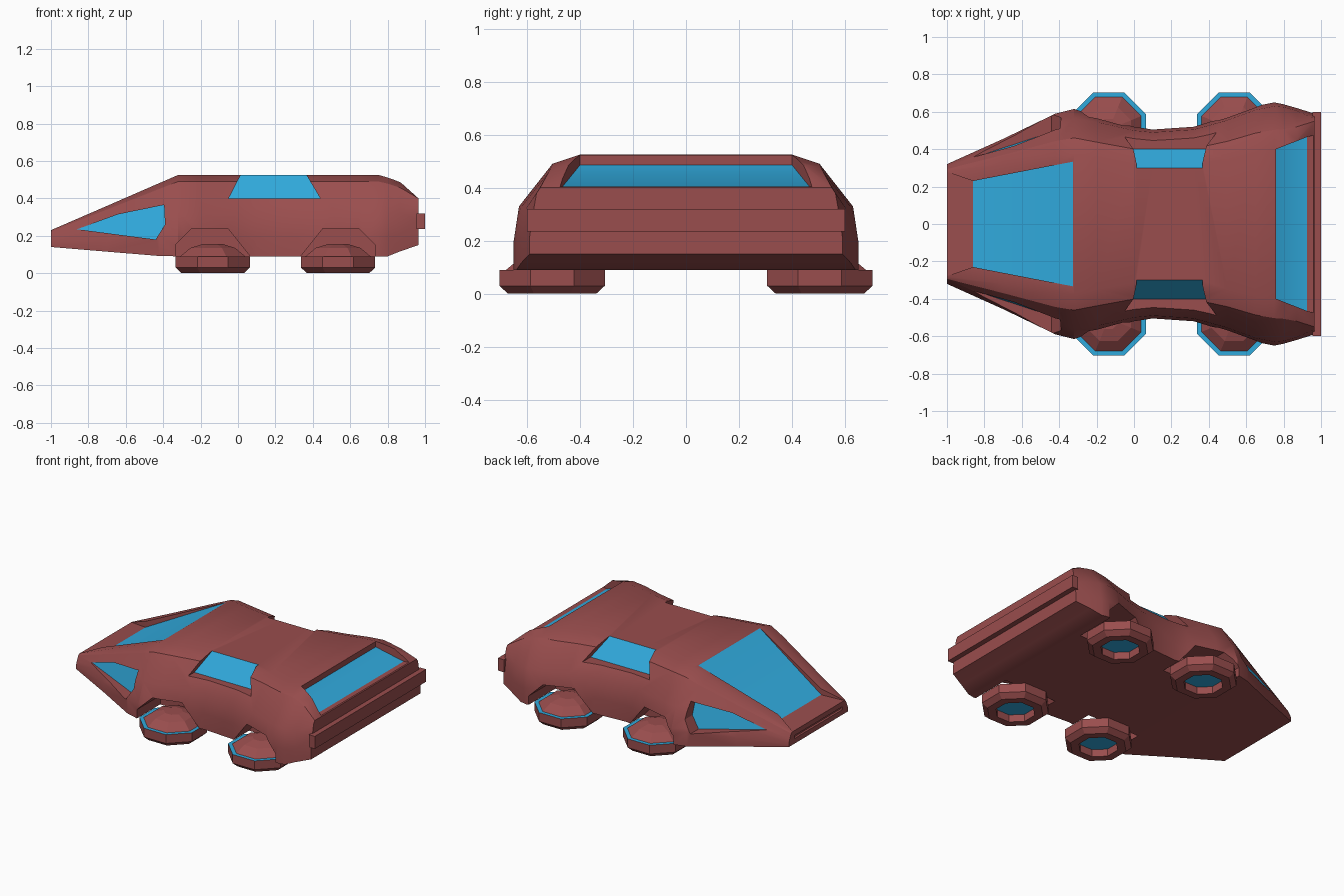
import bpy, bmesh, math

cube = bpy.data.objects.get("Cube")
if cube:
    bpy.data.objects.remove(cube, do_unlink=True)


def make_material(name, colour):
    mat = bpy.data.materials.new(name)
    mat.use_nodes = True
    mat.diffuse_color = colour
    node = next(n for n in mat.node_tree.nodes if n.type == 'BSDF_PRINCIPLED')
    node.inputs["Base Color"].default_value = colour
    return mat


PALETTE = [make_material("dusty_red", (0.32, 0.075, 0.075, 1)),
           make_material("sky_blue", (0.03, 0.40, 0.72, 1))]


def loft(name, rings, is_blue=None, triangles=False):
    """Skin a list of equal-length closed rings and cap both ends."""
    bm = bmesh.new()
    rows = [[bm.verts.new(p) for p in ring] for ring in rings]
    n = len(rows[0])
    for a, b in zip(rows, rows[1:]):
        for i in range(n):
            j = (i + 1) % n
            bm.faces.new((a[i], a[j], b[j], b[i]))
    bm.faces.new(rows[0])
    bm.faces.new(rows[-1])
    bmesh.ops.recalc_face_normals(bm, faces=bm.faces[:])
    bm.normal_update()
    for f in bm.faces:
        if is_blue and is_blue(f.normal, f.calc_center_median()):
            f.material_index = 1
    if triangles:
        bmesh.ops.triangulate(bm, faces=bm.faces[:])
    mesh = bpy.data.meshes.new(name)
    bm.to_mesh(mesh)
    bm.free()
    for mat in PALETTE:
        mesh.materials.append(mat)
    obj = bpy.data.objects.new(name, mesh)
    bpy.context.collection.objects.link(obj)
    return obj


def body_ring(x, zb, zt, y_max, y_mid, y_roof):
    """Cross-section with upright flanks, rounded shoulders and a flat roof."""
    h = zt - zb
    half = [(y_max, zb), (y_max, zb + 0.25 * h), (y_mid, zb + 0.55 * h),
            (y_roof + 0.45 * (y_mid - y_roof), zb + 0.92 * h), (y_roof, zt)]
    return [(x, y, z) for y, z in half] + [(x, -y, z) for y, z in reversed(half)]


# Body shell, nose to tail: x, floor, roof, flank, shoulder and roof half-widths
SECTIONS = [
    (-1.0, .14, .23, .32, .31, .28), (-.70, .115, .36, .455, .43, .32),
    (-.42, .092, .482, .59, .54, .365), (-.32, .09, .525, .615, .565, .375),
    (-.20, .09, .525, .575, .545, .35), (0, .09, .525, .52, .50, .32),
    (.10, .09, .525, .505, .49, .31), (.32, .09, .525, .52, .505, .32),
    (.50, .09, .525, .575, .555, .35), (.65, .09, .525, .63, .61, .385),
    (.75, .09, .525, .65, .63, .40), (.80, .09, .513, .64, .625, .41),
    (.87, .118, .485, .62, .605, .45), (.965, .15, .40, .59, .58, .55),
]
body = loft("body", [body_ring(*s) for s in SECTIONS], triangles=True)
cutters = []


def trough(rows):
    """Rings for a cutter that is open upward: x, half-width, floor height."""
    return [[(x, -w, z), (x, w, z), (x, w, 0.9), (x, -w, 0.9)] for x, w, z in rows]


# Windscreen with lowered bonnet, and rear window
cutters.append(loft("windscreen_cutter",
                    trough([(-1.05, .295, .222), (-.86, .23, .25), (-.318, .335, .5265)]),
                    lambda n, c: n.z < -0.5 and c.x > -0.86))
cutters.append(loft("rear_window_cutter",
                    trough([(.76, .40, .485), (.925, .465, .405), (1.05, .50, .404)]),
                    lambda n, c: n.z < -0.5 and c.x < 0.92))

# Slot across the nose
cutters.append(loft("nose_slot_cutter",
                    [[(x, -.26, .175), (x, .26, .175), (x, .26, .195), (x, -.26, .195)]
                     for x in (-1.05, -.985)]))

LAMP = [(-.86, .235), (-.64, .315), (-.395, .365), (-.39, .26), (-.44, .18)]
PODS = [(-.135, -1), (.535, 1)]

for side in (-1, 1):
    def inner_face(n, c, s=side):
        return n.y * s < -0.5

    # Side window, leaning inward with a ledge at its foot
    cutters.append(loft("side_window_cutter", [
        [(a, side * y, z), (b, side * y, z), (b, side * .8, z), (a, side * .8, z)]
        for a, b, y, z in ((-.05, .44, .40, .40), (.017, .363, .296, .53))], inner_face))

    # Lamp recess on the front flank
    inner = [(x, side * (.34 + .3 * (x + .9) - .25 * (z - .24)), z) for x, z in LAMP]
    cutters.append(loft("lamp_cutter", [inner, [(x, side * 1.0, z) for x, z in LAMP]],
                        inner_face))

    # Arches above the pods
    for cx, s in PODS:
        arch = [(.2, -.1), (.2, .15), (.11, .24), (-.08, .24), (-.2, .09), (-.2, -.1)]
        cutters.append(loft("arch_cutter", [[(cx + s * x, side * y, z) for x, z in arch]
                                            for y in (.36, 1.0)]))

# Cut every recess into the shell
bpy.context.view_layer.objects.active = body
for cutter in cutters:
    cutter.hide_render = True
    mod = body.modifiers.new("cut", 'BOOLEAN')
    mod.operation = 'DIFFERENCE'
    mod.solver = 'EXACT'
    mod.object = cutter
    bpy.ops.object.modifier_apply(modifier=mod.name)
for cutter in cutters:
    bpy.data.objects.remove(cutter, do_unlink=True)

for obj in bpy.context.selected_objects:
    obj.select_set(False)
body.select_set(True)
bpy.ops.object.shade_smooth_by_angle(angle=math.radians(30))

# Rear bumper bar
loft("rear_bumper", [[(x, -.6, .235), (x, .6, .235), (x, .6, .32), (x, -.6, .32)]
                     for x in (.955, 1.0)])

# Octagonal hover pods: domed top, blue rim, blue recess underneath
POD_PROFILE = [(.06, .155), (.13, .135), (.188, .09), (.215, .09),
               (.215, .03), (.18, 0), (.125, 0), (.125, .05)]


def pod_blue(n, c):
    rim = n.z > 0.95 and c.z < 0.1
    recess = n.z < -0.95 and c.z > 0.02
    return rim or recess


for side, side_name in ((-1, "right"), (1, "left")):
    for cx, s in PODS:
        rings = [[(cx + r * math.cos(math.pi * (k + .5) / 4),
                   side * .505 + r * math.sin(math.pi * (k + .5) / 4), z)
                  for k in range(8)] for r, z in POD_PROFILE]
        loft(("front_" if s < 0 else "rear_") + side_name + "_pod", rings, pod_blue)
